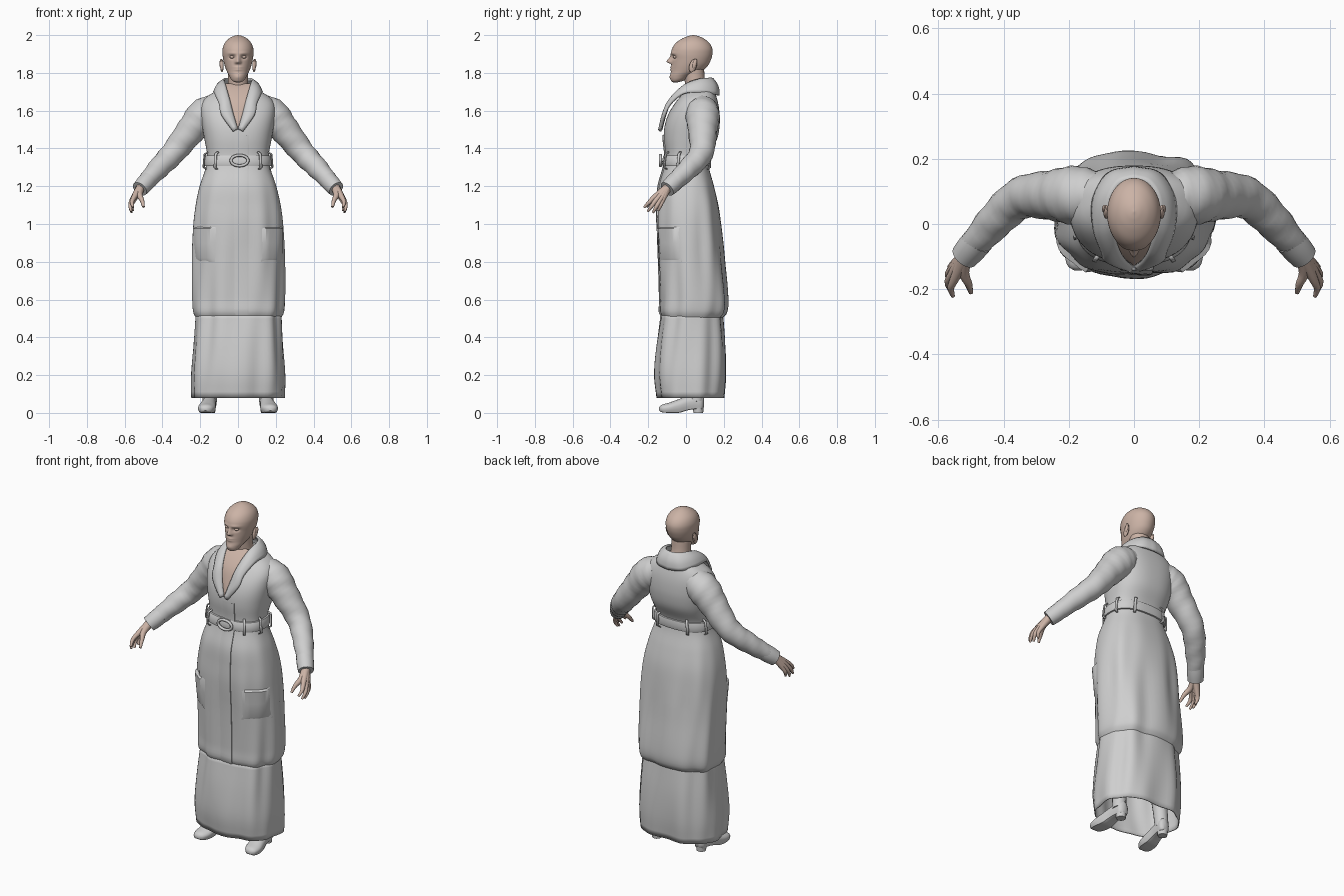
import bpy, bmesh, math
from mathutils import Vector
from math import sin, cos, pi, exp

if "Cube" in bpy.data.objects:
    bpy.data.objects.remove(bpy.data.objects["Cube"])


def material(name, rgb):
    m = bpy.data.materials.new(name)
    m.diffuse_color = (*rgb, 1)
    m.use_nodes = True
    m.node_tree.nodes["Principled BSDF"].inputs["Base Color"].default_value = m.diffuse_color
    return m


CLOTH = material("pale_grey_cloth", (0.62, 0.62, 0.62))
SKIN = material("skin", (0.60, 0.45, 0.38))


def loft(name, rings, mat, closed=True, caps=False, mirror=False, thick=0, angle=50):
    """Skin a surface over rows of points."""
    bm = bmesh.new()
    rows = [[bm.verts.new(p) for p in r] for r in rings]
    n = len(rows[0])
    for a, b in zip(rows, rows[1:]):
        for i in range(n if closed else n - 1):
            j = (i + 1) % n
            bm.faces.new((a[i], a[j], b[j], b[i]))
    if caps:
        bm.faces.new(rows[0][::-1])
        bm.faces.new(rows[-1])
    bmesh.ops.recalc_face_normals(bm, faces=bm.faces)
    me = bpy.data.meshes.new(name)
    bm.to_mesh(me)
    bm.free()
    ob = bpy.data.objects.new(name, me)
    bpy.context.collection.objects.link(ob)
    me.materials.append(mat)
    if thick:
        s = ob.modifiers.new("thickness", 'SOLIDIFY')
        s.thickness, s.offset = thick, 0
    if mirror:
        ob.modifiers.new("mirror", 'MIRROR').use_clip = False
    bpy.ops.object.select_all(action='DESELECT')
    bpy.context.view_layer.objects.active = ob
    ob.select_set(True)
    bpy.ops.object.shade_smooth_by_angle(angle=math.radians(angle))
    return ob


def interp(keys, z):
    """Smooth interpolation of rows whose first value is the position."""
    i = max(k for k in range(len(keys) - 1) if keys[k][0] <= z or k == 0)
    a, b = keys[i], keys[i + 1]
    p, q = keys[max(i - 1, 0)], keys[min(i + 2, len(keys) - 1)]
    h = b[0] - a[0]
    t = min(max((z - a[0]) / h, 0), 1)
    out = []
    for c in range(1, len(a)):
        ma = (b[c] - p[c]) / (b[0] - p[0]) * h
        mb = (q[c] - a[c]) / (q[0] - a[0]) * h
        out.append((2*t**3 - 3*t*t + 1)*a[c] + (t**3 - 2*t*t + t)*ma
                   + (3*t*t - 2*t**3)*b[c] + (t**3 - t*t)*mb)
    return out


def span(a, b, n):
    return [a + (b - a) * i / n for i in range(n + 1)]


def path(points, n):
    keys = [(i, *p) for i, p in enumerate(points)]
    return [interp(keys, t) for t in span(0, len(points) - 1, n)]


def tube(name, points, mat, n=12, seg=16, mirror=True, wrinkle=0):
    """Round limb through (x, y, z, radius) points."""
    pts = path(points, n)
    rings = []
    for i, p in enumerate(pts):
        c = Vector(p[:3])
        d = Vector(pts[min(i + 1, n)][:3]) - Vector(pts[max(i - 1, 0)][:3])
        u = d.cross(Vector((0.3, 1, 0.2))).normalized()
        v = d.cross(u).normalized()
        ring = []
        for k in range(seg):
            a = 2 * pi * k / seg
            r = p[3] + wrinkle * sin(i * 1.7 + 2 * a)
            ring.append(c + r * (u * cos(a) + v * sin(a)))
        rings.append(ring)
    return loft(name, rings, mat, caps=True, mirror=mirror)


# Profiles: height, half width, front y, back y
COAT = [(0.505, .225, -.125, .195), (0.53, .238, -.14, .215), (0.6, .243, -.14, .22),
        (0.8, .242, -.146, .20), (1.0, .236, -.155, .182), (1.1, .225, -.152, .17),
        (1.2, .203, -.145, .148), (1.3, .170, -.118, .122), (1.36, .163, -.11, .122),
        (1.45, .178, -.118, .165), (1.52, .19, -.113, .178), (1.58, .197, -.094, .178),
        (1.63, .195, -.065, .172), (1.67, .17, -.035, .162), (1.705, .115, .0, .15),
        (1.73, .07, .02, .13)]
SKIRT = [(0.08, .24, -.145, .20), (0.2, .243, -.16, .21), (0.35, .234, -.152, .207),
         (0.53, .222, -.128, .19)]
N = 2.5


def surf(keys, a, z, off=0.0):
    """Point on a garment at angle a (0 = right side, -pi/2 = front)."""
    hw, yf, yb = interp(keys, z)
    drop = min(max((1.28 - z) / 0.4, 0), 1)
    off += drop * 0.005 * (sin(7 * a + 3 * z) + 0.7 * sin(11 * a - 5 * z))
    c, s = cos(a), sin(a)
    f = lambda v: math.copysign(abs(v) ** (2 / N), v)
    return (f(c) * (hw + off), (yf + yb) / 2 + f(s) * ((yb - yf) / 2 + off), z)


def front(x, z, off):
    """Point on the coat front at a given x."""
    hw = interp(COAT, z)[0]
    return surf(COAT, -math.acos(math.copysign(abs(x / hw) ** (N / 2), x)), z, off)


def around(keys, z, off=0.0, seg=72):
    return [surf(keys, 2 * pi * i / seg, z, off) for i in range(seg)]


# Coat with a tucked-under hem, and long skirt below it
hem = [around(COAT, 0.535, -.03), around(COAT, 0.515, -.015)]
loft("coat", hem + [around(COAT, z) for z in span(0.505, 1.73, 70)], CLOTH, caps=True)
loft("skirt", [around(SKIRT, z) for z in span(0.08, 0.53, 14)], CLOTH, thick=.006)

# Overlapping front flap edge
loft("front_flap", [[front(x, z, o) for x, o in
                     ((-.03, -.002), (0, .004), (.045, .008), (.055, .006), (.057, -.006))]
                    for z in span(0.515, 1.47, 50)], CLOTH, closed=False)

# Patch pockets on the hips
loft("hip_pocket", [[surf(COAT, a, z, o * f) for a, f in
                     zip(span(-1.15, -.2, 8), (-.3, .8, 1, 1, 1, 1, 1, .8, -.3))]
                    for z, o in ((.80, -.004), (.82, .005), (.9, .009), (.975, .013), (.985, -.004))],
     CLOTH, closed=False, mirror=True, angle=35)

# Belt, loops and buckle
loft("belt", [around(COAT, z, o) for z, o in
              ((1.305, -.006), (1.308, .008), (1.32, .013), (1.335, .014),
               (1.35, .013), (1.362, .008), (1.365, -.006))], CLOTH)
for i, a in enumerate((-.95, -.25, .35, 1.1)):
    loft("belt_loop_%d" % i, [[surf(COAT, a + da, z, o) for da in (-.045, .045)] for z, o in
                              ((1.29, .0), (1.30, .018), (1.335, .022), (1.37, .018), (1.38, .0))],
         CLOTH, closed=False, mirror=True, thick=.006)
ring = []
for i in range(28):
    a = 2 * pi * i / 28
    ring.append([(.008 + (.045 + .008 * cos(b)) * cos(a), -.135 + .008 * sin(b),
                  1.336 + (.028 + .008 * cos(b)) * sin(a)) for b in span(0, 2 * pi, 8)[:-1]])
loft("buckle", ring + ring[:1], CLOTH)

# Lapels running into a raised collar
INNER = [(.004, -.128, 1.50), (.026, -.108, 1.58), (.046, -.075, 1.66), (.066, -.005, 1.735),
         (.072, .07, 1.765), (.045, .122, 1.77), (0, .138, 1.77)]
OUTER = [(.022, -.133, 1.49), (.085, -.112, 1.575), (.098, -.082, 1.635), (.122, -.012, 1.69),
         (.122, .08, 1.695), (.078, .153, 1.685), (0, .172, 1.68)]
inner, outer = path(INNER, 30), path(OUTER, 30)
half = []
for p, q in zip(inner, outer):
    p, q = Vector(p), Vector(q)
    puff = Vector((.3 * q.x, q.y - .05, .06)).normalized() * .012
    half.append([p.lerp(q, t) + puff * sin(pi * t) for t in span(0, 1, 6)])
flip = [[Vector((-v.x, v.y, v.z)) for v in r] for r in half[-2::-1]]
loft("collar", half + flip, CLOTH, closed=False, thick=.012)

# Bare chest inside the neckline, and neck
loft("chest", [[(p[0] * t * 1.1, p[1] + .003 - .004 * (1 - t * t), p[2]) for t in span(-1, 1, 8)]
               for p in inner[:17]], SKIN, closed=False)
tube("neck", [(0, .07, 1.60, .07), (0, .062, 1.68, .062), (0, .048, 1.75, .054),
              (0, .04, 1.83, .055)], SKIN, seg=24, mirror=False)

# Head with moulded face
HEAD = [(1.75, .012, -.068, -.045), (1.758, .03, -.079, -.015), (1.785, .047, -.083, .03),
        (1.81, .060, -.079, .085), (1.84, .071, -.077, .117), (1.87, .078, -.076, .132),
        (1.90, .082, -.079, .14), (1.93, .081, -.073, .139), (1.96, .069, -.052, .122),
        (1.983, .046, -.018, .092), (1.996, .02, .015, .062), (2.0, .002, .035, .04)]


def bump(x, z, cx, cz, wx, wz):
    return exp(-((abs(x) - cx) / wx) ** 2 - ((z - cz) / wz) ** 2)


def face(x, z):
    nose = .027 * bump(x, z, 0, 1.858, .011, .024 if z > 1.858 else .008)
    wings = .008 * bump(x, z, .012, 1.856, .006, .008)
    lips = .009 * bump(x, z, 0, 1.823, .021, .010) - .007 * bump(x, z, 0, 1.823, .022, .003)
    eyes = -.014 * bump(x, z, .031, 1.884, .016, .010)
    brow = .005 * bump(x, z, .03, 1.904, .025, .007)
    chin = .004 * bump(x, z, 0, 1.778, .02, .012)
    return nose + wings + lips + eyes + brow + chin


rings = []
for z in [1.875 - .125 * cos(t) for t in span(0, pi, 72)]:
    hw, yf, yb = interp(HEAD, z)
    row = []
    for i in range(96):
        a = 2 * pi * i / 96
        x, y = hw * cos(a), (yf + yb) / 2 + (yb - yf) / 2 * sin(a)
        row.append((x, y - face(x, z) if sin(a) < 0 else y, z))
    rings.append(row)
loft("head", rings, SKIN, caps=True, angle=80)


def blob(name, c, r, mat, tilt=0):
    rows = []
    for t in span(.05, pi - .05, 10):
        rows.append([(c[0] + r[0] * sin(t) * cos(a), c[1] + r[1] * sin(t) * sin(a) + tilt * cos(t),
                      c[2] + r[2] * cos(t)) for a in span(0, 2 * pi, 16)[:-1]])
    return loft(name, rows, mat, caps=True, mirror=True)


blob("eyeball", (.031, -.058, 1.884), (.013, .011, .008), SKIN)
blob("ear", (.085, .037, 1.838), (.009, .02, .035), SKIN, tilt=.008)
blob("ear_rim", (.091, .046, 1.848), (.007, .011, .026), SKIN, tilt=.006)

# Sleeves with cuffs
tube("sleeve", [(.11, .085, 1.615, .075), (.18, .088, 1.575, .09), (.25, .088, 1.495, .077),
                (.345, .08, 1.375, .064), (.43, .005, 1.285, .055), (.515, -.095, 1.19, .040)],
     CLOTH, n=30, seg=24, wrinkle=.002)
tube("cuff", [(.475, -.048, 1.235, .047), (.497, -.073, 1.21, .047), (.52, -.1, 1.185, .043)],
     CLOTH, n=4, seg=20)

# Hands: each finger runs from wrist over its knuckle to the tip
WRIST = (.518, -.10, 1.19, .024)
fingers = {"index": ((.552, -.172, 1.138), (.555, -.222, 1.088)),
           "middle": ((.560, -.157, 1.128), (.565, -.203, 1.066)),
           "ring": ((.560, -.140, 1.122), (.563, -.175, 1.060)),
           "little": ((.553, -.125, 1.124), (.556, -.147, 1.070))}
for name, (k, t) in fingers.items():
    mid = [(a + b) / 2 for a, b in zip(k, t)]
    tube(name + "_finger", [WRIST, (*k, .0135), (mid[0] + .008, mid[1], mid[2], .0105), (*t, .006)],
         SKIN, seg=10)
tube("thumb", [WRIST, (.522, -.148, 1.155, .017), (.508, -.183, 1.125, .012), (.50, -.21, 1.09, .007)],
     SKIN, seg=10)

# Shoes: y, half width, bottom, top
SHOE = [(-.142, .012, .012, .03), (-.13, .032, .004, .042), (-.09, .046, 0, .054), (-.04, .043, 0, .072),
        (.01, .036, .014, .09), (.05, .034, .02, .10), (.085, .03, .02, .10), (.095, .015, .03, .09)]
rings = []
for y in span(-.142, .095, 24):
    hw, z0, z1 = interp(SHOE, y)
    ring = []
    for a in span(0, 2 * pi, 20)[:-1]:
        s = sin(a) if sin(a) > 0 else max(sin(a) * 1.6, -1)
        ring.append((.155 - .12 * y + hw * cos(a), y, max(0, (z0 + z1) / 2 + (z1 - z0) / 2 * s)))
    rings.append(ring)
loft("shoe", rings, CLOTH, caps=True, mirror=True)
tube("shoe_heel", [(.147, .065, 0, .026), (.147, .065, .04, .03)], CLOTH, n=2)
tube("boot_shaft", [(.15, .055, .06, .038), (.145, .05, .15, .04), (.13, .05, .3, .05)], CLOTH, n=6)
